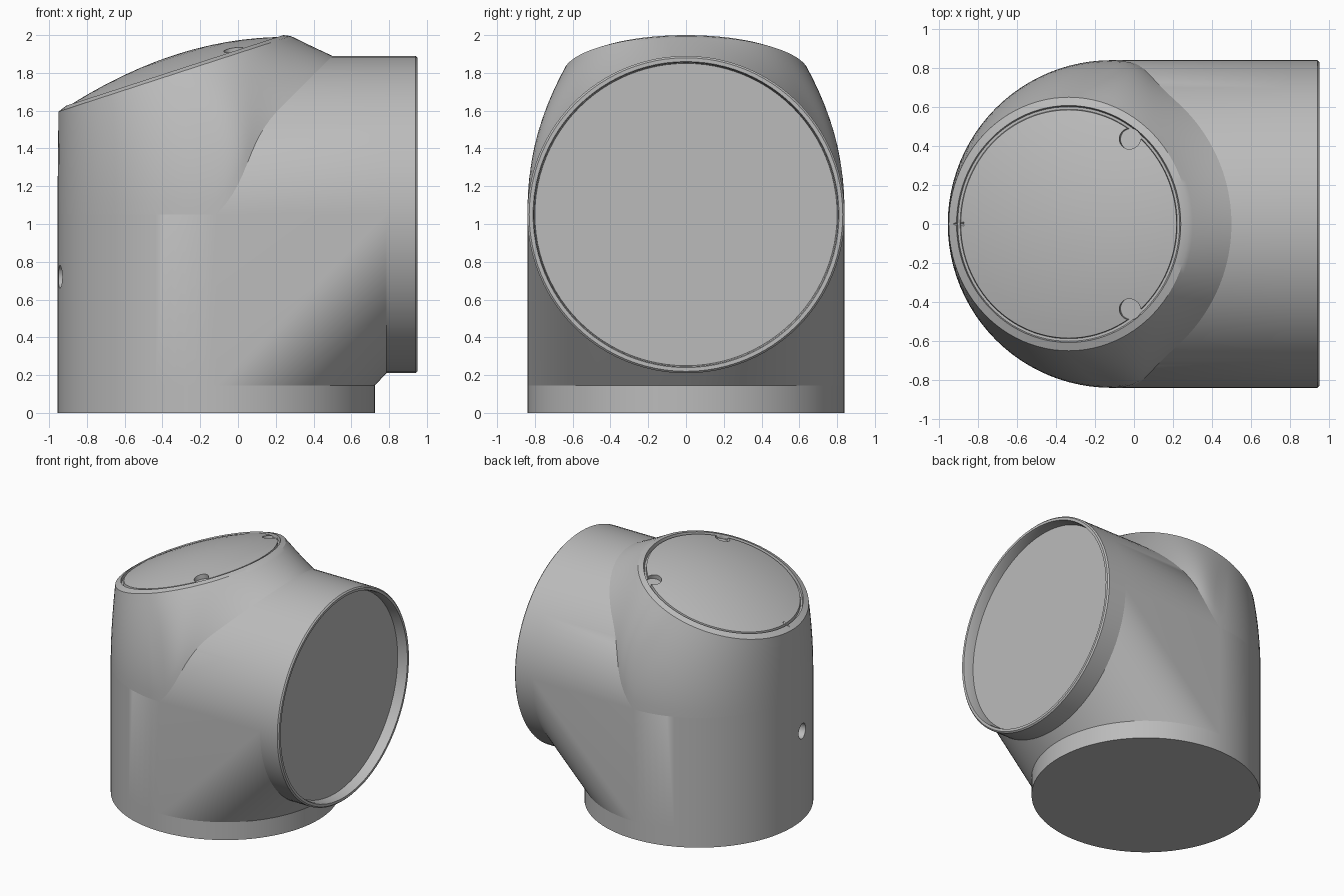
import bpy, bmesh, math
from mathutils import Vector, Matrix

cube = bpy.data.objects.get("Cube")
if cube:
    bpy.data.objects.remove(cube, do_unlink=True)

N = 96
R = 0.84            # radius of both pipes
CX, CZ = -0.115, 1.05   # axis of the upright pipe, height of the side pipe
END = 0.95

grey = bpy.data.materials.new("grey")
grey.use_nodes = True
grey.diffuse_color = (0.5, 0.5, 0.5, 1)
grey.node_tree.nodes["Principled BSDF"].inputs["Base Color"].default_value = (0.5, 0.5, 0.5, 1)

ANGLES = [2 * math.pi * i / N for i in range(N)]


def finish(bm, name):
    bmesh.ops.recalc_face_normals(bm, faces=bm.faces)
    mesh = bpy.data.meshes.new(name)
    bm.to_mesh(mesh)
    bm.free()
    mesh.materials.append(grey)
    obj = bpy.data.objects.new(name, mesh)
    bpy.context.collection.objects.link(obj)
    return obj


def loft(name, rings, start, end):
    """Skin closed rings and close both ends with a fan."""
    bm = bmesh.new()
    loops = [[bm.verts.new(p) for p in ring] for ring in rings]
    for a, b in zip(loops, loops[1:]):
        for i in range(N):
            j = (i + 1) % N
            bm.faces.new((a[i], a[j], b[j], b[i]))
    for loop, tip in ((loops[0], start), (loops[-1], end)):
        v = bm.verts.new(tip)
        for i in range(N):
            bm.faces.new((loop[i], loop[(i + 1) % N], v))
    return finish(bm, name)


def upright_ring(r, z):
    return [Vector((CX + r * math.cos(a), r * math.sin(a), z)) for a in ANGLES]


def side_ring(r, x):
    return [Vector((x, r * math.cos(a), CZ + r * math.sin(a))) for a in ANGLES]


def smooth(t):
    t = max(0, min(1, t))
    return t * t * (3 - 2 * t)


def seam_point(a):
    """Where the tapered top meets the upright pipe and the side pipe."""
    c = math.cos(a)
    x = CX - 0.225 * smooth(c * 1.5) + R * c
    return Vector((x, R * math.sin(a), CZ + R * max(0, c)))


def rim_point(a, s, lift):
    """Point on the slanted rim plane at scale s."""
    dx = 0.615 * s * math.cos(a)
    return Vector((-0.335 + dx, 0.65 * s * math.sin(a), 1.795 + 0.325 * dx + lift))


# Main body: hull of the base circle, the side mouth and the top seam
seam = [seam_point(a) for a in ANGLES]
bm = bmesh.new()
for p in upright_ring(R, 0.145) + side_ring(R, 0.785) + seam:
    bm.verts.new(p)
bmesh.ops.convex_hull(bm, input=bm.verts)
bmesh.ops.delete(bm, geom=[v for v in bm.verts if not v.link_faces], context='VERTS')
body = finish(bm, "body")

# Collars at the base and at the side mouth, the latter with a recessed disc
base = loft("base_collar", [upright_ring(R, 0), upright_ring(R, 0.145)],
            (CX, 0, 0), (CX, 0, 0.145))
mouth_profile = [(R, 0.785), (R, END - 0.01), (R - 0.01, END), (0.81, END),
                 (0.805, END - 0.015), (0.8, END - 0.08)]
mouth = loft("side_collar", [side_ring(r, x) for r, x in mouth_profile],
             (0.785, 0, CZ), (END - 0.08, 0, CZ))

# Tapered top, slanted rim, groove and domed lid
rings = []
STEPS = 10
for k in range(STEPS + 1):
    t = k / STEPS
    ring = []
    for a, p in zip(ANGLES, seam):
        q = rim_point(a, 1, 0)
        mid = p.lerp(q, 0.5 * smooth(math.cos(a)))
        mid.z = p.z + 0.48 * (q.z - p.z)
        ring.append(p * (1 - t) ** 2 + mid * 2 * t * (1 - t) + q * t * t)
    rings.append(ring)
for s, lift in ((0.935, 0.018), (0.925, -0.008), (0.905, -0.008)):
    rings.append([rim_point(a, s, lift) for a in ANGLES])


def dome(k):
    return 0.015 + 0.085 * (1 - k * k)


for k in (1, 0.9, 0.8, 0.65, 0.5, 0.35, 0.2, 0.1):
    rings.append([rim_point(a, 0.9 * k, dome(k)) for a in ANGLES])
top = loft("top_and_lid", rings, (-0.2, 0, 1.2), rim_point(0, 0, dome(0)))


def drill(target, centre, direction, radius, depth, sides=32):
    """Cut a round or faceted pocket."""
    bm = bmesh.new()
    turn = Vector(direction).to_track_quat('Z', 'Y').to_matrix().to_4x4()
    bmesh.ops.create_cone(bm, cap_ends=True, segments=sides, radius1=radius, radius2=radius,
                          depth=depth, matrix=Matrix.Translation(centre) @ turn)
    cutter = finish(bm, "cutter")
    cutter.hide_render = True
    mod = target.modifiers.new("pocket", 'BOOLEAN')
    mod.operation = 'DIFFERENCE'
    mod.solver = 'EXACT'
    mod.object = cutter
    bpy.context.view_layer.objects.active = target
    bpy.ops.object.modifier_apply(modifier=mod.name)
    bpy.data.objects.remove(cutter, do_unlink=True)


# Two lid dimples, rim notch and the hole in the upright wall
for side in (-1, 1):
    drill(top, (-0.025, 0.44 * side, 1.94), (-0.2, 0.1 * side, 1), 0.055, 0.1)
drill(top, (-0.92, 0, 1.64), (1, 0, 0.3), 0.025, 0.09, 4)
drill(body, (-0.93, -0.14, 0.72), (-1, -0.15, 0), 0.06, 0.2)

# Smooth curved walls, keeping the edges crisp
for obj in bpy.context.view_layer.objects:
    obj.select_set(obj in (body, base, mouth, top))
bpy.context.view_layer.objects.active = body
bpy.ops.object.shade_smooth_by_angle(angle=math.radians(25))
